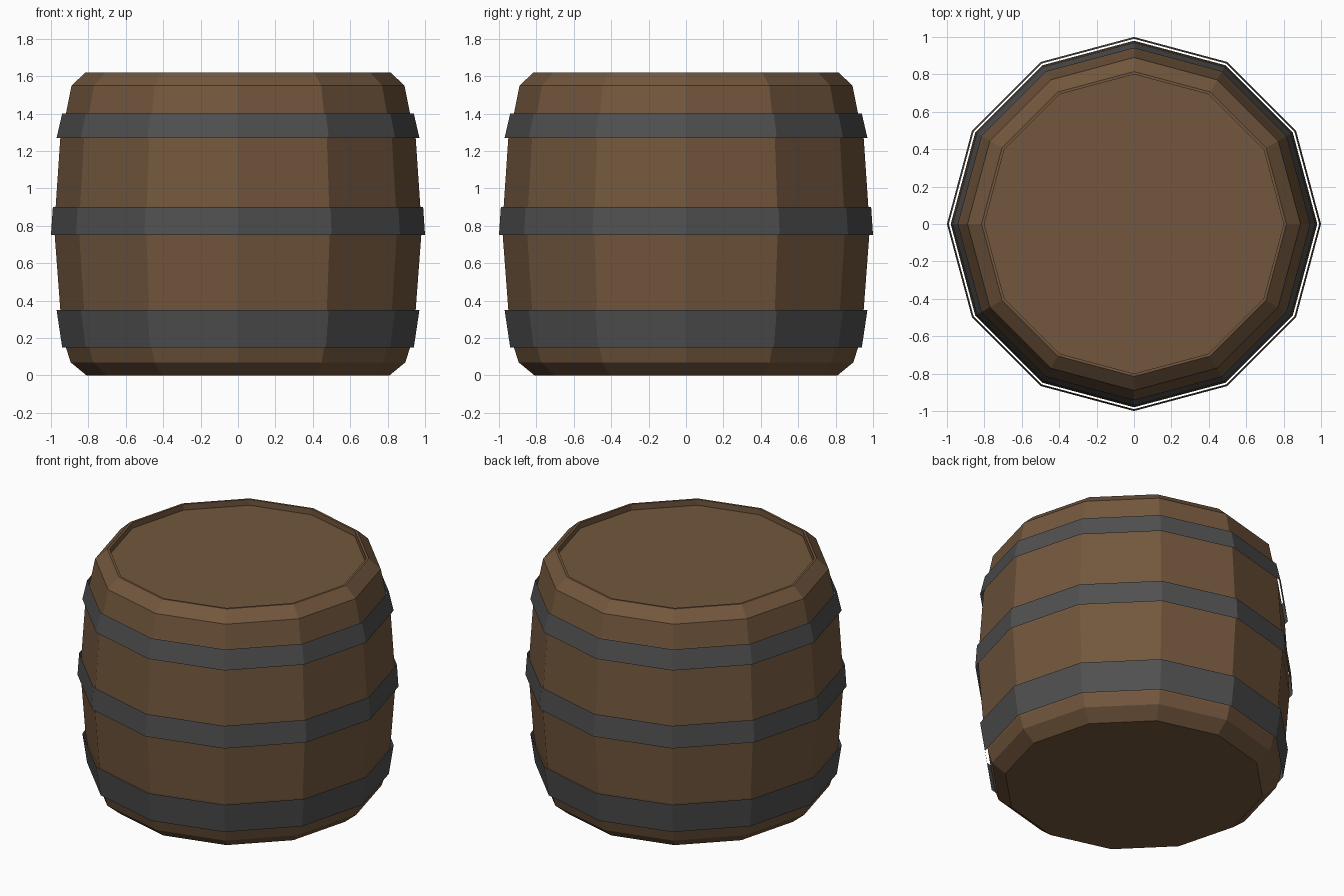
import bpy, bmesh
from math import cos, sin, pi

if "Cube" in bpy.data.objects:
    bpy.data.objects.remove(bpy.data.objects["Cube"])

SIDES = 12


def material(name, rgb):
    m = bpy.data.materials.new(name)
    m.diffuse_color = (*rgb, 1)
    m.use_nodes = True
    m.node_tree.nodes["Principled BSDF"].inputs["Base Color"].default_value = m.diffuse_color
    return m


def lathe(name, profile, mat, caps=False):
    """Flat-faced surface of revolution; profile runs upward as (radius, z)."""
    bm = bmesh.new()
    rings = [[bm.verts.new((r * cos(2 * pi * i / SIDES), r * sin(2 * pi * i / SIDES), z))
              for i in range(SIDES)] for r, z in profile]
    for low, high in zip(rings, rings[1:]):
        for i in range(SIDES):
            j = (i + 1) % SIDES
            bm.faces.new((low[i], low[j], high[j], high[i]))
    if caps:
        bm.faces.new(rings[0][::-1])
        bm.faces.new(rings[-1])
    mesh = bpy.data.meshes.new(name)
    bm.to_mesh(mesh)
    bm.free()
    mesh.materials.append(mat)
    obj = bpy.data.objects.new(name, mesh)
    bpy.context.collection.objects.link(obj)
    return obj


wood = material("wood", (0.17, 0.095, 0.047))
iron = material("iron", (0.08, 0.08, 0.08))

# Bulging wooden body with chamfered ends and a recessed lid
lathe("barrel_body", [
    (0.81, 0.0), (0.895, 0.07), (0.92, 0.15), (0.95, 0.35), (0.98, 0.75),
    (0.975, 0.90), (0.95, 1.27), (0.92, 1.40), (0.89, 1.55), (0.815, 1.62),
    (0.80, 1.62), (0.80, 1.58)], wood, caps=True)

# Thin open hoops standing slightly off the staves
lathe("lower_hoop", [(0.94, 0.15), (0.97, 0.35)], iron)
lathe("middle_hoop", [(1.0, 0.75), (0.99, 0.90)], iron)
lathe("upper_hoop", [(0.97, 1.27), (0.94, 1.40)], iron)
